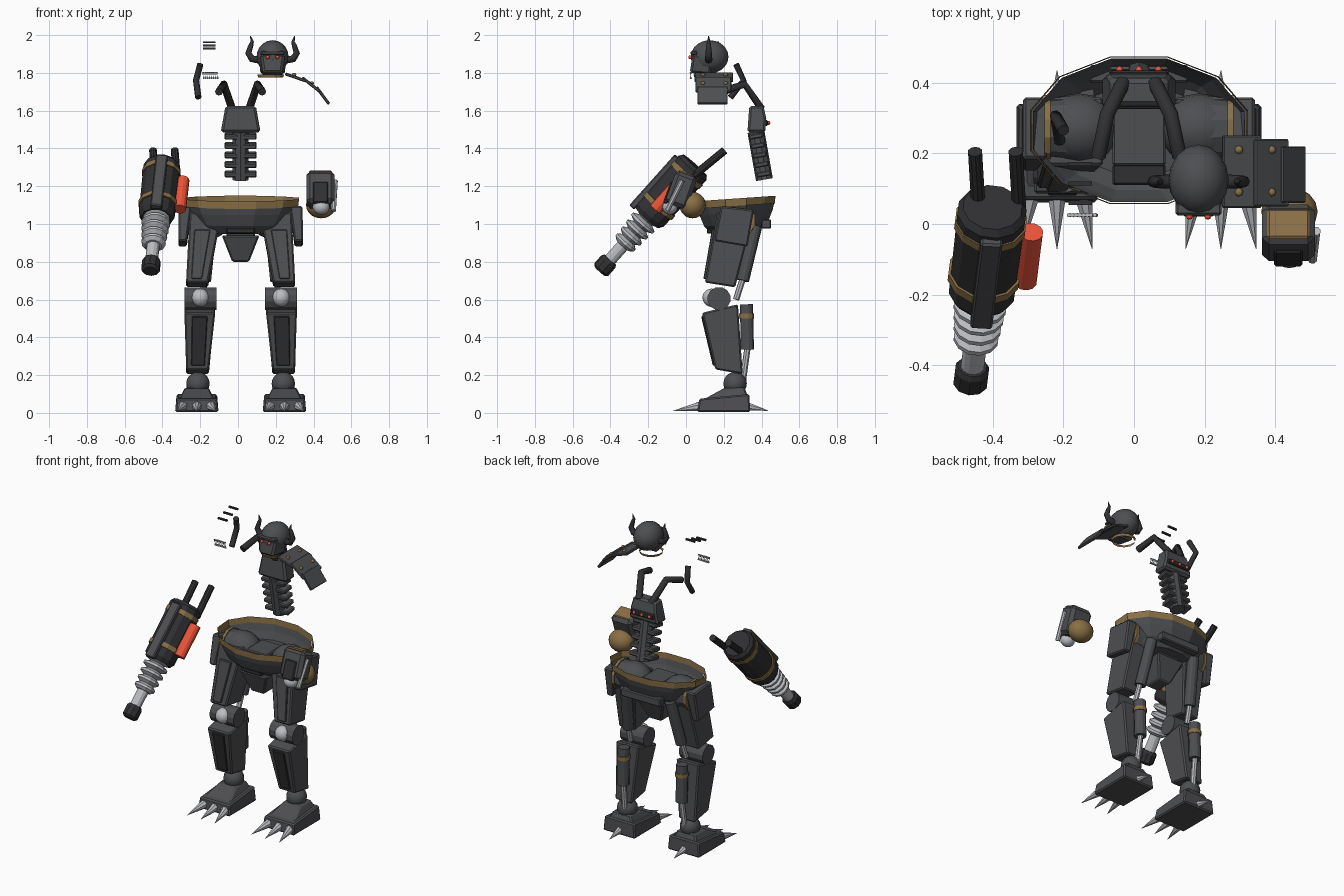
import bpy, bmesh, math
from mathutils import Vector, Matrix

if "Cube" in bpy.data.objects:
    bpy.data.objects.remove(bpy.data.objects["Cube"])

C = 0.014  # body axis

def mat(name, r, g, b):
    m = bpy.data.materials.new(name)
    m.diffuse_color = (r, g, b, 1)
    m.use_nodes = True
    m.node_tree.nodes["Principled BSDF"].inputs["Base Color"].default_value = m.diffuse_color
    return m

DARK = mat("dark_metal", .075, .077, .083)
BLACK = mat("black_metal", .03, .03, .033)
STEEL = mat("steel", .5, .51, .54)
BRASS = mat("brass", .25, .16, .06)
RED = mat("red_glow", .85, .09, .04)

def make(name, bm, m, bevel=0, smooth=False):
    bmesh.ops.recalc_face_normals(bm, faces=bm.faces)
    me = bpy.data.meshes.new(name)
    bm.to_mesh(me)
    bm.free()
    ob = bpy.data.objects.new(name, me)
    bpy.context.collection.objects.link(ob)
    me.materials.append(m)
    for p in me.polygons:
        p.use_smooth = smooth
    if bevel:
        b = ob.modifiers.new("bevel", 'BEVEL')
        b.width, b.segments, b.limit_method = bevel, 1, 'ANGLE'
    return ob

def loft(name, pts, m=DARK, bevel=.008, s=1, off=C):
    """side profile of (y, z, x0, x1), spanned from x0 to x1"""
    bm = bmesh.new()
    a = [bm.verts.new((off + s * x0, y, z)) for y, z, x0, x1 in pts]
    b = [bm.verts.new((off + s * x1, y, z)) for y, z, x0, x1 in pts]
    bm.faces.new(a)
    bm.faces.new(b)
    for i in range(len(a)):
        j = (i + 1) % len(a)
        bm.faces.new((a[i], a[j], b[j], b[i]))
    return make(name, bm, m, bevel)

def lathe(name, p0, p1, prof, m=DARK, n=12, caps=True, bevel=0):
    """revolve (distance, radius) points about the axis p0 to p1"""
    p0, p1 = Vector(p0), Vector(p1)
    q = (p1 - p0).to_track_quat('Z', 'Y')
    bm = bmesh.new()
    rings = [[bm.verts.new(p0 + q @ Vector((r * math.cos(2 * math.pi * (k + .5) / n),
             r * math.sin(2 * math.pi * (k + .5) / n), d))) for k in range(n)] for d, r in prof]
    for a, b in zip(rings, rings[1:]):
        for k in range(n):
            bm.faces.new((a[k], a[(k + 1) % n], b[(k + 1) % n], b[k]))
    if caps:
        bm.faces.new(rings[0])
        bm.faces.new(rings[-1])
    return make(name, bm, m, bevel)

def tube(name, p0, p1, r0, r1=None, m=DARK, n=12):
    L = (Vector(p1) - Vector(p0)).length
    return lathe(name, p0, p1, [(0, r0), (L, r0 if r1 is None else r1)], m, n)

def ball(name, c, r, m=DARK, u=16, v=10):
    bm = bmesh.new()
    bmesh.ops.create_uvsphere(bm, u_segments=u, v_segments=v, radius=1,
        matrix=Matrix.Translation(c) @ Matrix.Diagonal((*r, 1)))
    return make(name, bm, m, smooth=True)

def box(name, c, size, m=DARK, rot=None, bevel=.006):
    bm = bmesh.new()
    R = rot.to_4x4() if rot else Matrix()
    bmesh.ops.create_cube(bm, size=1, matrix=Matrix.Translation(c) @ R @ Matrix.Diagonal((*size, 1)))
    return make(name, bm, m, bevel)

def pipe(name, pts, radii, m=BLACK):
    """bent pipe with a radius at each point"""
    cu = bpy.data.curves.new(name, 'CURVE')
    cu.dimensions, cu.bevel_depth, cu.bevel_resolution, cu.use_fill_caps = '3D', 1, 2, True
    sp = cu.splines.new('POLY')
    sp.points.add(len(pts) - 1)
    for p, co, r in zip(sp.points, pts, radii):
        p.co, p.radius = (*co, 1), r
    ob = bpy.data.objects.new(name, cu)
    bpy.context.collection.objects.link(ob)
    cu.materials.append(m)
    bpy.ops.object.select_all(action='DESELECT')
    bpy.context.view_layer.objects.active = ob
    ob.select_set(True)
    bpy.ops.object.convert(target='MESH')

# legs
for s, side in ((-1, "left"), (1, "right")):
    X = lambda x: C + s * x
    loft(side + "_foot", [(.06, 0.005, .117, .347), (.34, 0.005, .117, .347), (.335, .10, .125, .339),
         (.07, .075, .125, .339)], s=s)
    loft(side + "_instep", [(.09, .07, .142, .322), (.33, .08, .142, .322), (.31, .135, .17, .294),
         (.20, .13, .17, .294)], s=s)
    for dx in (-.075, 0, .075):
        tube(side + "_toe_claw", (X(.232 + dx), .08, .035), (X(.232 + dx * 1.33), -.07, .01), .028, .001, STEEL, 8)
    tube(side + "_heel_claw", (X(.232), .32, .035), (X(.232), .435, .012), .025, .001, STEEL, 8)
    ball(side + "_ankle", (X(.226), .26, .155), (.062, .062, .062))
    loft(side + "_shin", [(.155, .23, .168, .288), (.30, .205, .168, .288), (.275, .575, .134, .298),
         (.085, .53, .134, .298)], s=s)
    loft(side + "_shin_panel", [(.142, .25, .19, .262), (.19, .25, .19, .262), (.14, .53, .175, .258),
         (.08, .51, .175, .258)], BLACK, .004, s)
    tube(side + "_knee", (X(.128), .175, .605), (X(.298), .175, .605), .062)
    ball(side + "_knee_cap", (X(.214), .135, .61), (.048, .048, .048), STEEL)
    loft(side + "_thigh", [(.10, .69, .173, .289), (.26, .665, .173, .289), (.36, 1.06, .10, .27),
         (.165, 1.06, .10, .27)], s=s)
    loft(side + "_thigh_panel", [(.092, .71, .205, .262), (.15, .71, .205, .262), (.20, .97, .16, .245),
         (.137, .97, .16, .245)], DARK, .004, s)
    loft(side + "_hip_plate", [(.15, .91, .285, .33), (.325, .88, .285, .33), (.36, 1.075, .26, .328),
         (.185, 1.095, .26, .328)], s=s)
    # rear pistons
    tube(side + "_calf_cylinder", (X(.21), .325, .335), (X(.21), .32, .575), .036)
    tube(side + "_calf_band", (X(.21), .321, .50), (X(.21), .321, .525), .041, m=BRASS)
    tube(side + "_calf_rod", (X(.215), .30, .16), (X(.21), .325, .34), .017, m=STEEL, n=8)
    tube(side + "_thigh_rod", (X(.20), .265, .60), (X(.19), .31, .74), .017, m=STEEL, n=8)
    tube(side + "_thigh_cylinder", (X(.19), .30, .70), (X(.16), .37, .99), .034)
    # hip joints inside the basin
    ball(side + "_hip_joint", (X(.17), .27, 1.02), (.115, .10, .10))
    tube(side + "_hip_drum", (X(.17), .27, 1.02), (X(.262), .27, 1.02), .098, .09)
    tube(side + "_hip_band", (X(.25), .27, 1.02), (X(.268), .27, 1.02), .098, m=BRASS)

# pelvis basin: open shell, with a thin brass band round its rim
def oval(name, prof, m, floor):
    bm = bmesh.new()
    rings = [[bm.verts.new((C + rx * math.cos(math.pi * (k + .5) / 6),
              .265 + ry * math.sin(math.pi * (k + .5) / 6),
              z + .07 * ry * math.sin(math.pi * (k + .5) / 6))) for k in range(12)] for rx, ry, z in prof]
    for a, b in zip(rings, rings[1:]):
        for k in range(12):
            bm.faces.new((a[k], a[(k + 1) % 12], b[(k + 1) % 12], b[k]))
    if floor:
        bm.faces.new(rings[0])
    return make(name, bm, m)

oval("pelvis_basin", [(.20, .13, .955), (.25, .175, 1.0), (.29, .20, 1.06), (.31, .21, 1.10)], DARK, True)
oval("basin_rim", [(.315, .213, 1.095), (.32, .216, 1.135)], BRASS, False)
box("basin_back_plate", (C, .425, 1.0), (.28, .05, .05))
box("pelvis_core", (C, .25, 1.0), (.15, .17, .14))
box("pelvis_front_core", (C, .14, .99), (.15, .06, .08), BLACK)
loft("crotch_guard", [(.18, .80, -.045, .045), (.30, .80, -.045, .045), (.36, .94, -.10, .10), (.13, .94, -.10, .10)])

# spine and upper back
tube("spine_column", (C, .415, 1.235), (C, .37, 1.49), .045, n=10)
tilt = Matrix.Rotation(.18, 3, 'X')
for i in range(5):
    box("vertebra", (C, .41 - .01 * i, 1.265 + .05 * i), (.17, .075, .027), DARK, tilt)
loft("back_block", [(.325, 1.485, -.105, .105), (.42, 1.485, -.105, .105), (.425, 1.56, -.095, .095),
     (.41, 1.625, -.08, .08), (.335, 1.625, -.08, .08)], bevel=.012)
box("light_bar", (C, .425, 1.535), (.165, .02, .03), BLACK)
for x in (-.055, 0, .055):
    ball("back_light", (C + x, .437, 1.535), (.01, .01, .01), RED, 8, 6)
for s in (-1, 1):
    pipe("back_pipe", [(C + s * .045, .40, 1.61), (C + s * .09, .31, 1.74), (C + s * .115, .19, 1.70)], [.021] * 3)
pipe("loose_pipe", [(-.20, .265, 1.845), (-.222, .305, 1.76), (-.21, .235, 1.67)], [.017] * 3)

# floating vent slats and teeth
for i in range(3):
    box("vent_slat", (-.152, .06 + .055 * i, 1.93 + .016 * i), (.066, .012, .01), BLACK, bevel=0)
for i in range(8):
    x = -.185 + .0105 * i
    tube("upper_tooth", (x, .025, 1.805), (x, .025, 1.787), .006, .001, STEEL, 6)
    tube("lower_tooth", (x + .004, .025, 1.768), (x + .004, .025, 1.786), .006, .001, STEEL, 6)

# head
H = .183
ball("skull", (H, .125, 1.885), (.085, .10, .088))
loft("face", [(.02, 1.80, -.05, .05), (.13, 1.79, -.065, .065), (.14, 1.88, -.075, .075),
     (.035, 1.90, -.065, .065)], DARK, .012, off=H)
box("brow", (H, .042, 1.905), (.13, .035, .022))
lathe("neck_collar", (H - .01, .11, 1.775), (H - .01, .11, 1.80), [(0, .068), (.016, .073)], BRASS, 12, False)
for s in (-1, 1):
    ball("eye", (H + s * .026, .022, 1.883), (.01, .01, .01), RED, 8, 6)
    pipe("horn", [(H + s * a, .12, z) for a, z in ((.075, 1.87), (.11, 1.875), (.128, 1.905),
         (.115, 1.945), (.108, 1.965), (.117, 1.995))], [.02, .019, .017, .013, .009, .002])

# layered shoulder plate
for i, (x0, z0, x1, z1, y0, y1) in enumerate([(.25, 1.795, .36, 1.757, .045, .25),
        (.34, 1.775, .435, 1.70, .05, .24), (.415, 1.725, .482, 1.635, .06, .22)]):
    L = math.hypot(x1 - x0, z1 - z0)
    R = Matrix.Rotation(math.atan2(z0 - z1, x1 - x0), 3, 'Y')
    box("shoulder_plate", ((x0 + x1) / 2, (y0 + y1) / 2, (z0 + z1) / 2), (L, y1 - y0, .016), DARK, R, .004)
for x, z in ((.297, 1.79), (.39, 1.745)):
    for y in (.09, .21):
        ball("plate_rivet", (x, y, z), (.012, .012, .01), BRASS, 8, 6)

# detached fist
R = Matrix.Rotation(-.35, 3, 'X')
ball("elbow_ball", (.44, .035, 1.10), (.08, .07, .07), BRASS)
box("fist_block", (.437, -.025, 1.18), (.15, .12, .18), DARK, R, .02)
box("fist_panel", (.437, -.09, 1.165), (.08, .025, .12), BLACK, R)
box("fist_band", (.437, .0, 1.265), (.12, .09, .012), BRASS, R)
ball("fist_knuckle", (.44, -.085, 1.09), (.045, .04, .04), STEEL)
tube("fist_rod", (.515, -.02, 1.23), (.505, -.10, 1.07), .014, m=STEEL, n=8)

# cannon arm, laid out along its own axis
P0, P1 = Vector((-.46, -.425, .785)), Vector((-.40, .05, 1.315))
D = (P1 - P0).normalized()
SIDE = D.cross(Vector((0, -.745, .667))).normalized()
UP = SIDE.cross(D)
def gun(name, prof, m, n=12):
    lathe(name, P0, P1, prof, m, n)
gun("muzzle", [(-.048, .035), (-.035, .05), (.02, .05), (.035, .042)], BLACK, 10)
gun("piston_rod", [(.02, .034), (.20, .034)], STEEL)
spring = []
for i in range(5):
    a = .135 + .046 * i
    spring += [(a, .045), (a + .016, .065 + .004 * i), (a + .03, .065 + .004 * i), (a + .045, .045)]
gun("recoil_spring", spring, STEEL)
gun("cannon_body", [(.33, .08), (.355, .096), (.69, .10), (.71, .085)], BLACK)
for a in (.41, .63):
    gun("cannon_band", [(a, .104), (a + .028, .104)], BRASS)
rot = Matrix((SIDE, D, UP)).transposed()
box("top_rail", P0 + D * .50 + UP * .10, (.062, .36, .035), DARK, rot)
sgn = 1 if SIDE.x > 0 else -1
c = P0 + D * .51 + SIDE * sgn * .118
tube("fuel_canister", c - D * .105, c + D * .105, .034, m=RED)
box("canister_mount", c - SIDE * sgn * .03, (.04, .10, .04), DARK, rot)
for x in (-.45, -.335):
    tube("exhaust_pipe", (x + .01, .04, 1.255), (x, .205, 1.39), .021, m=BLACK, n=10)
